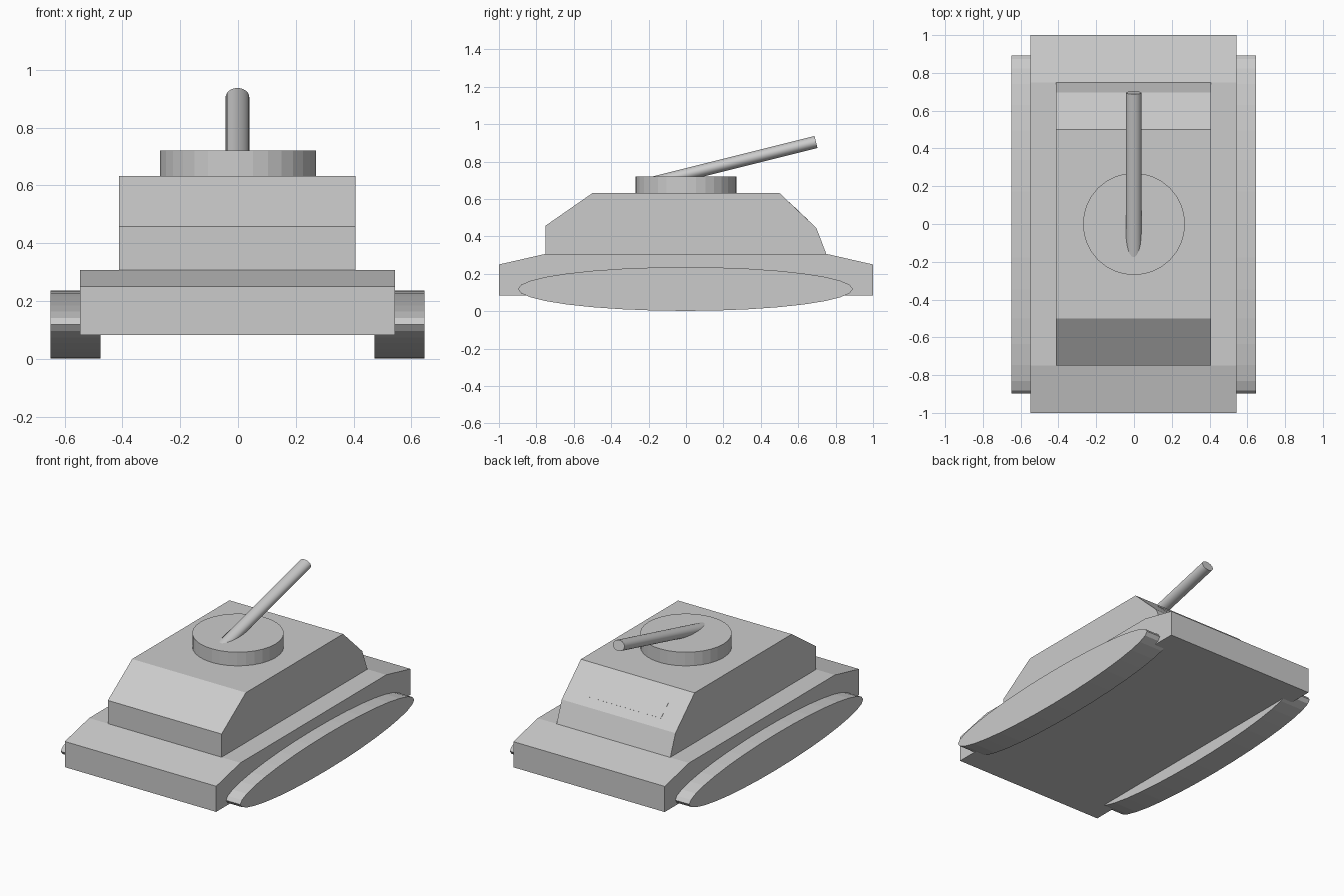
import bpy, bmesh, math
from mathutils import Vector

if "Cube" in bpy.data.objects:
    bpy.data.objects.remove(bpy.data.objects["Cube"])


def prism(name, profile, x0, x1):
    """Extrude a (y, z) profile along x."""
    bm = bmesh.new()
    face = bm.faces.new([bm.verts.new((x0, y, z)) for y, z in profile])
    side = bmesh.ops.extrude_face_region(bm, geom=[face])["geom"]
    verts = [v for v in side if isinstance(v, bmesh.types.BMVert)]
    bmesh.ops.translate(bm, verts=verts, vec=(x1 - x0, 0, 0))
    bmesh.ops.recalc_face_normals(bm, faces=bm.faces)
    mesh = bpy.data.meshes.new(name)
    bm.to_mesh(mesh)
    bm.free()
    obj = bpy.data.objects.new(name, mesh)
    bpy.context.collection.objects.link(obj)
    return obj


# Hull with sloped ends on its deck
prism("hull", [(-1, .083), (1, .083), (1, .25), (.75, .307), (-.75, .307), (-1, .25)],
      -.547, .543)

# Upper body
prism("upper_body", [(-.75, .307), (.75, .307), (.697, .445), (.5, .632), (-.5, .632),
                     (-.75, .458)], -.412, .407)

# Flush hatch panel on the rear slope
a, b = Vector((.5, .632)), Vector((.697, .445))
d = (b - a).normalized()
n = Vector((-d.y, d.x))
p, q = [a + d * ((y - a.x) / d.x) for y in (.55, .652)]
prism("rear_hatch", [p + n * .001, q + n * .001, q - n * .005, p - n * .005], -.277, .27)

# Turret disc
bpy.ops.mesh.primitive_cylinder_add(vertices=32, radius=.27, depth=.09,
                                    location=(0, 0, .676))
bpy.context.object.name = "turret"

# Raised gun barrel, slightly oval in section
base, tip = Vector((-.002, -.2, .681)), Vector((-.002, .695, .905))
bpy.ops.mesh.primitive_cylinder_add(vertices=24, radius=1, depth=1,
                                    location=(base + tip) / 2)
barrel = bpy.context.object
barrel.name = "gun_barrel"
barrel.scale = (.041, .033, (tip - base).length)
barrel.rotation_euler.x = -math.atan2(tip.y - base.y, tip.z - base.z)
bpy.ops.object.shade_smooth_by_angle(angle=math.radians(30))

# Oval tracks
steps = [2 * math.pi * i / 32 for i in range(32)]
oval = [(-.003 + .895 * math.cos(t), .119 + .117 * math.sin(t)) for t in steps]
for name, x0, x1 in (("left_track", -.648, -.475), ("right_track", .472, .645)):
    prism(name, oval, x0, x1)
